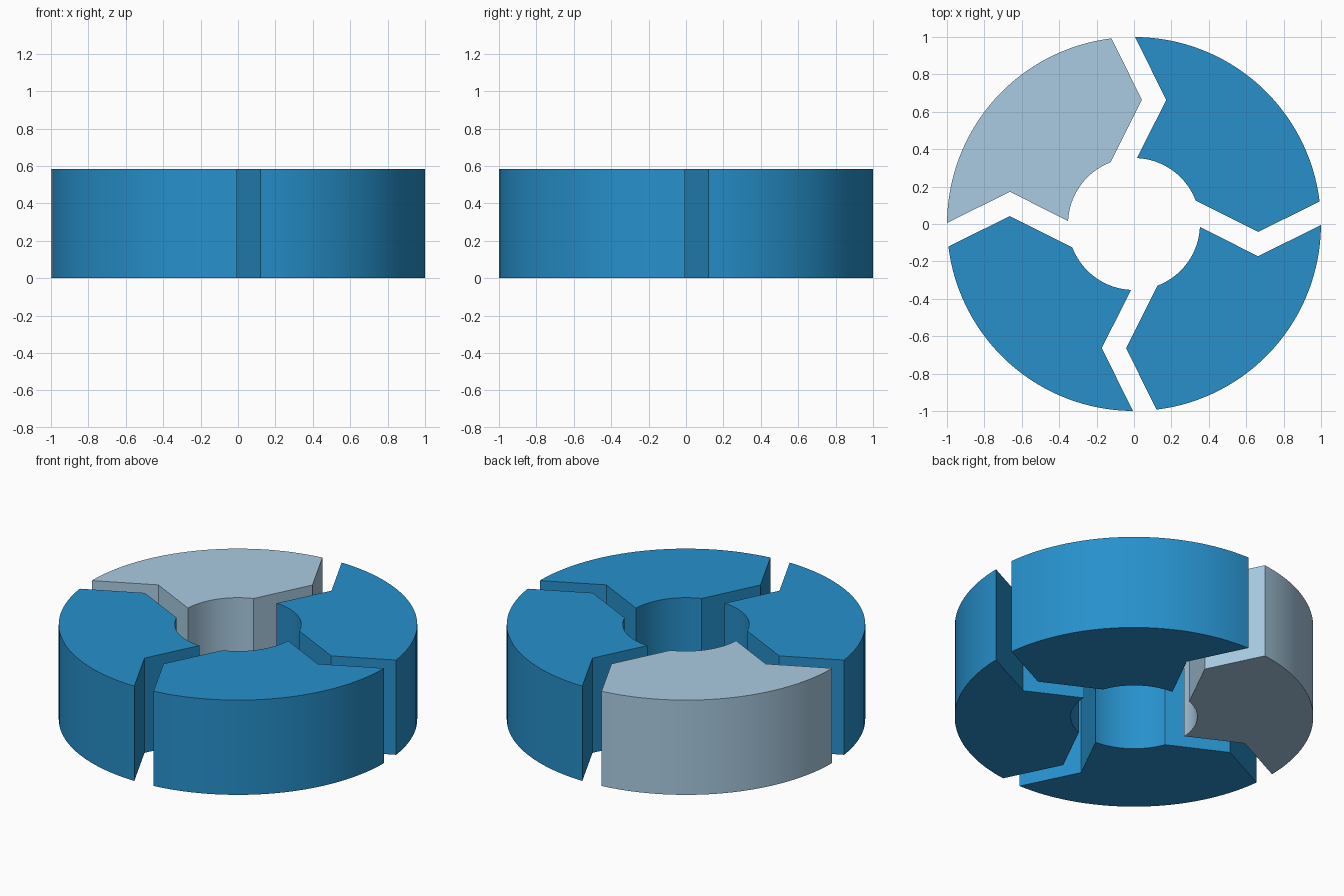
import bpy, bmesh, math
from mathutils import Matrix

if "Cube" in bpy.data.objects:
    bpy.data.objects.remove(bpy.data.objects["Cube"])

HEIGHT = 0.583
STEPS = 32


def material(name, color):
    mat = bpy.data.materials.new(name)
    mat.diffuse_color = color
    mat.use_nodes = True
    mat.node_tree.nodes["Principled BSDF"].inputs["Base Color"].default_value = mat.diffuse_color
    return mat


def arc(start, end):
    # Points on a circle about the origin between two corner points
    a, b = math.atan2(start[1], start[0]), math.atan2(end[1], end[0])
    r = (math.hypot(*start) + math.hypot(*end)) / 2
    return [(r * math.cos(a + (b - a) * i / STEPS), r * math.sin(a + (b - a) * i / STEPS))
            for i in range(STEPS + 1)]


# Quarter arrow: inner arc, pointed tip, outer arc, V notch
inner = arc((0.016, 0.352), (0.33, 0.125))
outer = arc((0.992, 0.12), (0.006, 1.0))
profile = inner + [(0.664, -0.042)] + outer + [(0.172, 0.663)]


def segment(name, angle, mat):
    bm = bmesh.new()
    face = bm.faces.new([bm.verts.new((x, y, 0)) for x, y in profile])
    top = bmesh.ops.extrude_face_region(bm, geom=[face])["geom"]
    bmesh.ops.translate(bm, vec=(0, 0, HEIGHT),
                        verts=[v for v in top if isinstance(v, bmesh.types.BMVert)])
    bmesh.ops.recalc_face_normals(bm, faces=bm.faces)
    bm.transform(Matrix.Rotation(angle, 4, 'Z'))
    mesh = bpy.data.meshes.new(name)
    bm.to_mesh(mesh)
    bm.free()
    mesh.materials.append(mat)
    obj = bpy.data.objects.new(name, mesh)
    bpy.context.collection.objects.link(obj)
    bpy.ops.object.select_all(action='DESELECT')
    obj.select_set(True)
    bpy.context.view_layer.objects.active = obj
    bpy.ops.object.shade_smooth_by_angle(angle=math.radians(20))


# Four arrows in a ring, one of them pale
blue = material("blue", (0.02, 0.28, 0.6, 1))
pale = material("pale_blue", (0.4, 0.6, 0.76, 1))
names = ["arrow_back_right", "arrow_back_left", "arrow_front_left", "arrow_front_right"]
for i, name in enumerate(names):
    segment(name, i * math.pi / 2, pale if i == 1 else blue)
